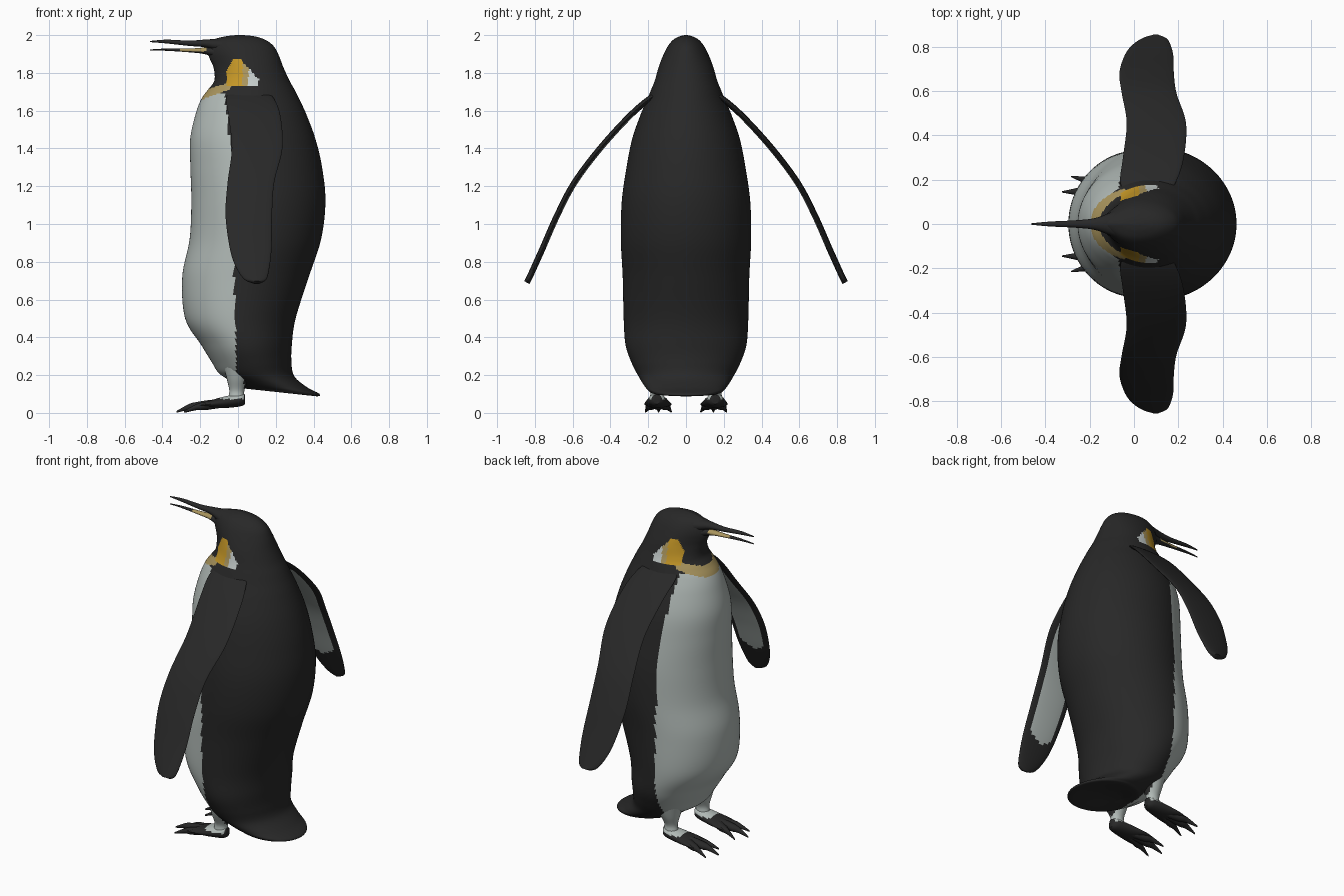
import bpy, bmesh, math
from mathutils import Vector

if "Cube" in bpy.data.objects:
    bpy.data.objects.remove(bpy.data.objects["Cube"])


def material(name, rgb):
    m = bpy.data.materials.new(name)
    m.diffuse_color = (*rgb, 1)
    m.use_nodes = True
    m.node_tree.nodes["Principled BSDF"].inputs["Base Color"].default_value = m.diffuse_color
    return m


BLACK, GREY, GOLD, TAN, PALE = range(5)
MATS = [material("black feathers", (0.021, 0.021, 0.021)),
        material("belly grey", (0.44, 0.49, 0.47)),
        material("ear gold", (0.56, 0.31, 0.02)),
        material("throat tan", (0.40, 0.30, 0.11)),
        material("ear pale grey", (0.55, 0.60, 0.59))]


def smooth_rows(rows, steps):
    """Catmull-Rom interpolation of a table of numbers."""
    out = []
    for i in range(len(rows) - 1):
        p0, p1 = rows[max(i - 1, 0)], rows[i]
        p2, p3 = rows[i + 1], rows[min(i + 2, len(rows) - 1)]
        for k in range(steps):
            t = k / steps
            out.append([0.5 * (2 * b + (c - a) * t + (2 * a - 5 * b + 4 * c - d) * t * t
                               + (3 * b - a - 3 * c + d) * t ** 3)
                        for a, b, c, d in zip(p0, p1, p2, p3)])
    return out + [list(rows[-1])]


def ellipse(center, u, v, n):
    return [center + u * math.cos(2 * math.pi * j / n) + v * math.sin(2 * math.pi * j / n)
            for j in range(n)]


def loft(name, rings, rule=lambda c, i, j: BLACK):
    """Skin rings of points, cap the ends, colour faces by rule(centre, ring 0-1, turn 0-1)."""
    bm = bmesh.new()
    rows = [[bm.verts.new(p) for p in r] for r in rings]
    n, m = len(rings[0]), len(rings)
    for i in range(m - 1):
        for j in range(n):
            k = (j + 1) % n
            f = bm.faces.new((rows[i][j], rows[i][k], rows[i + 1][k], rows[i + 1][j]))
            f.material_index = rule(f.calc_center_median(), i / (m - 1), (j + 0.5) / n)
    bm.faces.new(rows[0])
    bm.faces.new(rows[-1])
    bmesh.ops.recalc_face_normals(bm, faces=bm.faces[:])
    me = bpy.data.meshes.new(name)
    bm.to_mesh(me)
    bm.free()
    for mat in MATS:
        me.materials.append(mat)
    me.shade_smooth()
    me.set_sharp_from_angle(angle=math.radians(50))
    ob = bpy.data.objects.new(name, me)
    bpy.context.collection.objects.link(ob)
    return ob


def tube_x(name, rows, start=(0, 0), end=(0, 0), rule=lambda c, i, j: BLACK, n=16):
    """Tube along x from rows (x, z, half width, half height); y slides from start to end."""
    rings = []
    x0, x1 = rows[0][0], rows[-1][0]
    for x, z, w, h in smooth_rows(rows, 5):
        t = (x - x0) / (x1 - x0)
        y = start[0] + (end[0] - start[0]) * t
        rings.append(ellipse(Vector((x, y, z)), Vector((0, w, 0)), Vector((0, 0, h)), n))
    return loft(name, rings, rule)


# Body, head and tail flare: z, front x, back x, half width
BODY = [(0.140, 0.10, 0.22, 0.05), (0.122, 0.03, 0.40, 0.17), (0.132, 0.00, 0.432, 0.20),
        (0.155, -0.03, 0.365, 0.225), (0.20, -0.095, 0.297, 0.255), (0.27, -0.14, 0.283, 0.29),
        (0.36, -0.195, 0.285, 0.32), (0.50, -0.28, 0.305, 0.33), (0.72, -0.295, 0.375, 0.335),
        (0.92, -0.256, 0.44, 0.345), (1.12, -0.247, 0.463, 0.34), (1.30, -0.252, 0.445, 0.315),
        (1.45, -0.253, 0.41, 0.285), (1.58, -0.225, 0.362, 0.24), (1.66, -0.195, 0.325, 0.205),
        (1.71, -0.16, 0.30, 0.185), (1.76, -0.125, 0.272, 0.165), (1.83, -0.13, 0.24, 0.145),
        (1.89, -0.155, 0.217, 0.122), (1.94, -0.155, 0.19, 0.097), (1.975, -0.13, 0.145, 0.068),
        (1.993, -0.07, 0.09, 0.035), (2.0, -0.01, 0.03, 0.006)]


def body_ring(z, xf, xb, hw, n=120):
    c, a = (xf + xb) / 2, (xb - xf) / 2
    taper = 0.5 * min(max((z - 1.76) / 0.12, 0), 1)      # head narrows to the beak
    droop = max(0, 0.22 - z) * 1.1                       # tail hangs lower at the back
    pts = []
    for p in ellipse(Vector((c, 0, z)), Vector((a, 0, 0)), Vector((0, hw, 0)), n):
        front = max(0, (c - p.x) / a)
        p.y *= 1 - taper * front * front
        p.z -= droop * (p.x - 0.1)
        pts.append(p)
    return pts


def body_colour(c, i, j):
    x, z = c.x, c.z
    # ear patch
    if z > 1.73 and -0.06 < x < 0.11 and z < 1.87 - max(0, x - 0.015) * 1.1 \
            and z < 1.87 - max(0, -0.025 - x) * 1.5:
        return GOLD if x < 0.025 else TAN if x < 0.055 else PALE
    # throat band, then belly
    if x < -0.04 and 1.66 + max(0, x + 0.19) * 0.35 < z < 1.715 + max(0, x + 0.16) * 0.3:
        return TAN
    edge = 0.03 - 0.2 * z if z < 0.2 else -0.005 - 0.02 * z
    if z > 1.3:
        edge = -0.031 - 0.1 * (z - 1.3)
    if z < 0.16:
        edge = 0.035
    return GREY if x < edge and z < 1.69 else BLACK


loft("body", [body_ring(*r) for r in smooth_rows(BODY, 7)], body_colour)

# Open beak
tube_x("upper_beak", [(-0.04, 1.935, 0.080, 0.050), (-0.12, 1.948, 0.046, 0.032),
                      (-0.18, 1.956, 0.026, 0.020), (-0.26, 1.957, 0.017, 0.014),
                      (-0.38, 1.966, 0.011, 0.010), (-0.465, 1.966, 0.003, 0.003)])
tube_x("lower_beak", [(-0.04, 1.890, 0.080, 0.045), (-0.12, 1.908, 0.044, 0.030),
                      (-0.18, 1.917, 0.025, 0.017), (-0.26, 1.919, 0.016, 0.010),
                      (-0.38, 1.923, 0.009, 0.006), (-0.465, 1.921, 0.003, 0.003)],
       rule=lambda c, i, j: TAN if -0.31 < c.x < -0.17 and c.z > 1.914 else BLACK)

# Flippers: y, z, front x, back x
WING = [(0.11, 1.71, -0.03, 0.14), (0.19, 1.665, -0.062, 0.19), (0.30, 1.57, -0.05, 0.225),
        (0.455, 1.40, -0.033, 0.235), (0.59, 1.22, -0.055, 0.192), (0.68, 1.05, -0.066, 0.18),
        (0.755, 0.88, -0.045, 0.178), (0.80, 0.78, -0.015, 0.168), (0.832, 0.71, 0.03, 0.152),
        (0.843, 0.69, 0.075, 0.122)]


def wing_colour(c, i, j):
    turn = 2 * math.pi * j
    inner = math.sin(turn) < 0 and -0.72 < math.cos(turn) < 0.7
    return GREY if inner and c.z > 0.84 + 0.5 * abs(c.x - 0.05) and c.z < 1.58 else BLACK


# Foot shapes: x, z, half width, half height
PAD = [(0.038, 0.072, 0.018, 0.025), (0.01, 0.068, 0.045, 0.034), (-0.08, 0.055, 0.062, 0.030),
       (-0.15, 0.046, 0.072, 0.018), (-0.20, 0.040, 0.068, 0.005)]
LEG = [(0.02, 0.26, 0.10, 0.09), (0.0, 0.18, 0.06, 0.06), (-0.006, 0.12, 0.040, 0.034),
       (-0.008, 0.08, 0.042, 0.036), (-0.008, 0.05, 0.03, 0.03)]

for side, s in (("left", -1), ("right", 1)):
    rows = smooth_rows(WING, 8)
    rings = []
    for i, (y, z, xf, xb) in enumerate(rows):
        a, b = rows[max(i - 1, 0)], rows[min(i + 1, len(rows) - 1)]
        nrm = Vector((0, (a[1] - b[1]) * s, b[0] - a[0])).normalized()
        rings.append(ellipse(Vector(((xf + xb) / 2, y * s, z)),
                             Vector(((xb - xf) / 2, 0, 0)), nrm * 0.016, 40))
    loft(side + "_flipper", rings, wing_colour)

    # Leg and webbed foot
    loft(side + "_leg", [ellipse(Vector((x, 0.155 * s, z)), Vector((rx, 0, 0)),
                                 Vector((0, ry, 0)), 20)
                         for x, z, rx, ry in smooth_rows(LEG, 5)],
         lambda c, i, j: GREY if c.x < 0.033 else BLACK)
    tube_x(side + "_foot", PAD, (0.155 * s,), (0.147 * s,),
           lambda c, i, j: GREY if c.z > 0.074 and -0.10 < c.x < 0.03 else BLACK, 24)
    for toe, y, tip in (("outer", 0.215, -0.285), ("middle", 0.145, -0.325), ("inner", 0.078, -0.28)):
        d = tip + 0.325
        tube_x(f"{side}_{toe}_toe",
               [(-0.04, 0.056, 0.018, 0.022), (-0.14 + d / 2, 0.046, 0.025, 0.024),
                (-0.22 + d, 0.036, 0.025, 0.022), (-0.26 + d, 0.031, 0.016, 0.016),
                (tip, 0.006, 0.003, 0.005)], (0.15 * s,), (y * s,), n=14)
